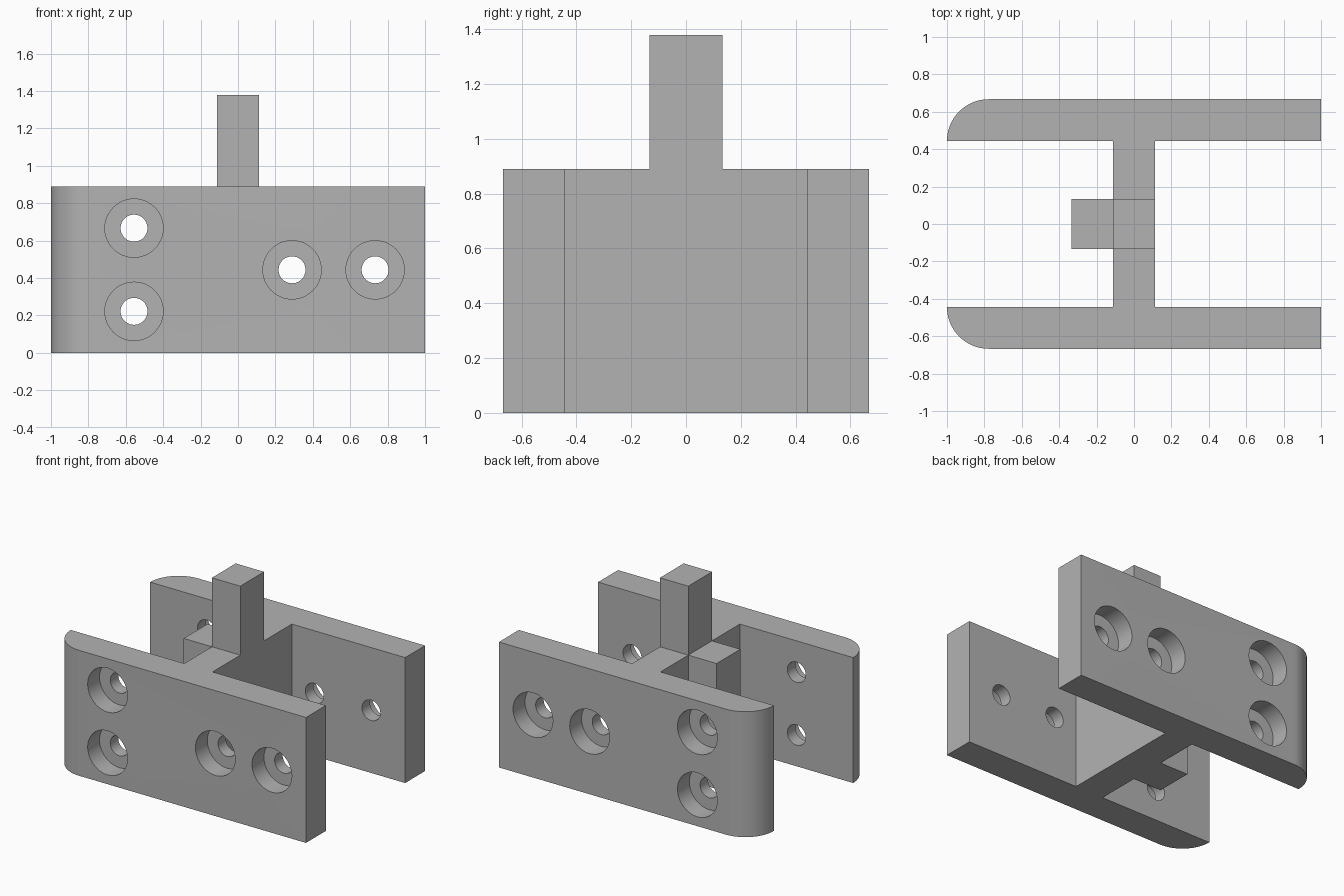
import bpy, bmesh
from math import sin, cos, pi, radians

if "Cube" in bpy.data.objects:
    bpy.data.objects.remove(bpy.data.objects["Cube"], do_unlink=True)

GREY = (0.45, 0.45, 0.45, 1)
mat = bpy.data.materials.new("plain grey")
mat.use_nodes = True
mat.diffuse_color = GREY
mat.node_tree.nodes["Principled BSDF"].inputs["Base Color"].default_value = GREY

HEIGHT, POST_TOP = 0.889, 1.378
INNER, OUTER = 0.444, 0.667          # faces of the side plates
WEB, KEY, KEY_TIP = 0.111, 0.133, -0.333
BORE_R, HOLE_R, BORE_DEPTH = 0.156, 0.072, 0.133
HOLES = [(-0.556, 0.667), (-0.556, 0.222), (0.289, 0.444), (0.733, 0.444)]


def make_object(name, bm):
    bmesh.ops.recalc_face_normals(bm, faces=bm.faces)
    mesh = bpy.data.meshes.new(name)
    bm.to_mesh(mesh)
    bm.free()
    mesh.materials.append(mat)
    obj = bpy.data.objects.new(name, mesh)
    bpy.context.collection.objects.link(obj)
    return obj


def prism(name, outline, bottom, top):
    bm = bmesh.new()
    face = bm.faces.new([bm.verts.new((x, y, bottom)) for x, y in outline])
    ext = bmesh.ops.extrude_face_region(bm, geom=[face])
    verts = [g for g in ext["geom"] if isinstance(g, bmesh.types.BMVert)]
    bmesh.ops.translate(bm, verts=verts, vec=(0, 0, top - bottom))
    return make_object(name, bm)


# Body: two side plates, centre web and key in one mirrored outline
radius = OUTER - INNER
arc = [(-1 + radius - radius * cos(a), INNER + radius * sin(a))
       for a in (i * pi / 48 for i in range(25))]
half = [(KEY_TIP, KEY), (-WEB, KEY), (-WEB, INNER)] + arc
half += [(1, OUTER), (1, INNER), (WEB, INNER)]
outline = half + [(x, -y) for x, y in reversed(half)]
body = prism("bracket_body", outline, 0, HEIGHT)

# Counterbored screw holes through both plates
bm = bmesh.new()
SEGMENTS = 48
steps = [(BORE_R, OUTER + 0.05), (BORE_R, OUTER - BORE_DEPTH),
         (HOLE_R, OUTER - BORE_DEPTH), (HOLE_R, INNER - 0.05)]
for side in (-1, 1):
    for hx, hz in HOLES:
        rings = []
        for r, y in steps:
            angles = [2 * pi * i / SEGMENTS for i in range(SEGMENTS)]
            rings.append([bm.verts.new((hx + r * cos(a), side * y, hz + r * sin(a)))
                          for a in angles])
        for a, b in zip(rings, rings[1:]):
            for i in range(SEGMENTS):
                j = (i + 1) % SEGMENTS
                bm.faces.new((a[i], a[j], b[j], b[i]))
        bm.faces.new(rings[0])
        bm.faces.new(rings[-1])
cutter = make_object("screw_hole_cutter", bm)
cutter.hide_render = True

cut = body.modifiers.new("screw holes", 'BOOLEAN')
cut.operation = 'DIFFERENCE'
cut.solver = 'EXACT'
cut.object = cutter
bpy.ops.object.select_all(action='DESELECT')
bpy.context.view_layer.objects.active = body
body.select_set(True)
bpy.ops.object.modifier_apply(modifier=cut.name)
bpy.data.objects.remove(cutter, do_unlink=True)
bpy.ops.object.shade_smooth_by_angle(angle=radians(30))

# Upright post standing on the web
prism("upright_post", [(-WEB, -KEY), (WEB, -KEY), (WEB, KEY), (-WEB, KEY)],
      HEIGHT, POST_TOP)
